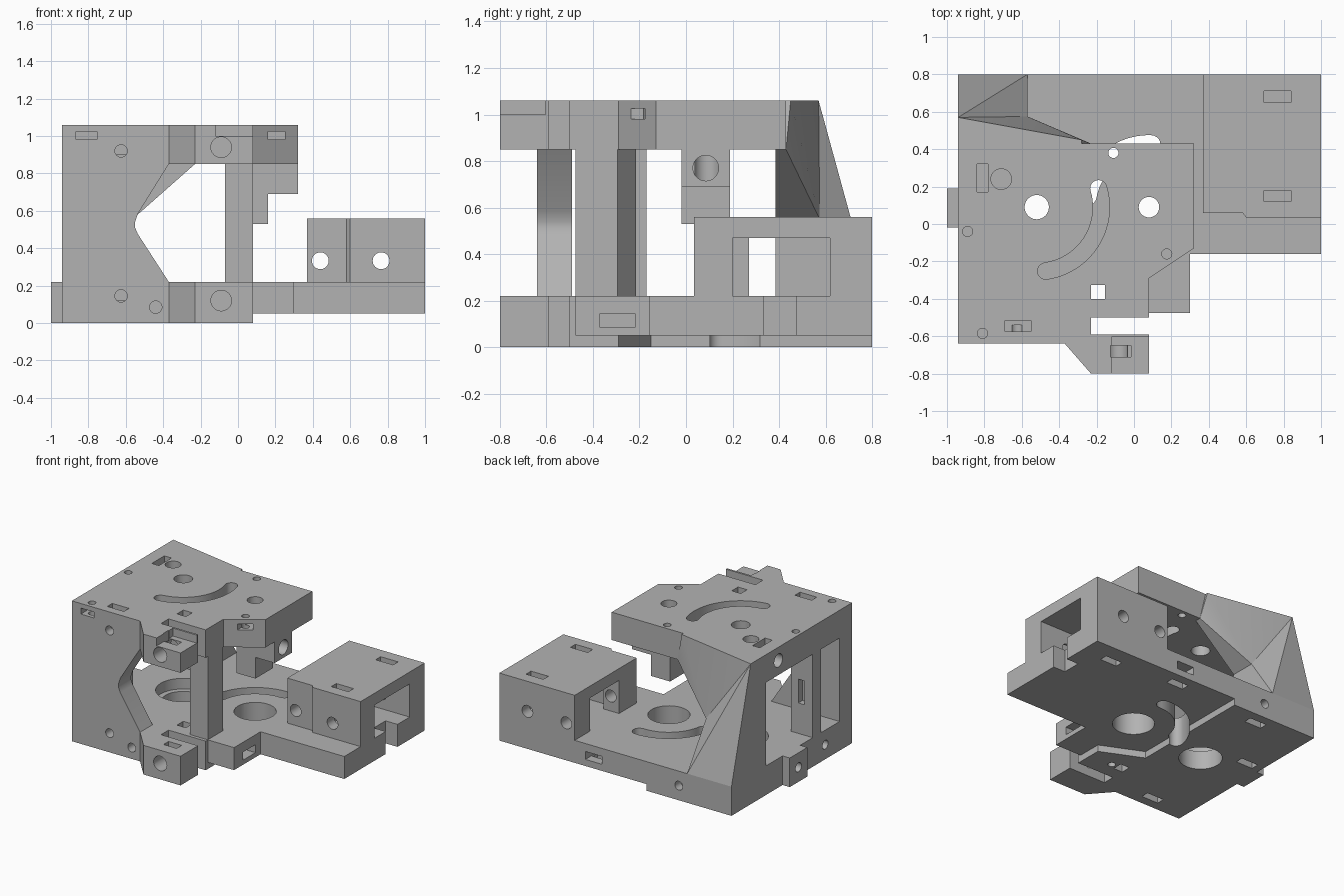
import bpy, bmesh, math
from mathutils import Vector

cube = bpy.data.objects.get("Cube")
if cube:
    bpy.data.objects.remove(cube, do_unlink=True)

grey = bpy.data.materials.new("plain_grey")
grey.use_nodes = True
grey.diffuse_color = (0.45, 0.45, 0.45, 1)
grey.node_tree.nodes["Principled BSDF"].inputs["Base Color"].default_value = grey.diffuse_color


def finish(name, bm):
    bmesh.ops.recalc_face_normals(bm, faces=bm.faces[:])
    mesh = bpy.data.meshes.new(name)
    bm.to_mesh(mesh)
    bm.free()
    mesh.materials.append(grey)
    obj = bpy.data.objects.new(name, mesh)
    bpy.context.collection.objects.link(obj)
    return obj


def loft(name, ring_a, ring_b):
    """Solid between two matching rings of points."""
    bm = bmesh.new()
    a = [bm.verts.new(p) for p in ring_a]
    b = [bm.verts.new(p) for p in ring_b]
    for cap in (bm.faces.new(a), bm.faces.new(b)):
        cap.normal_update()
    n = len(a)
    for i in range(n):
        bm.faces.new((a[i], a[(i + 1) % n], b[(i + 1) % n], b[i]))
    bmesh.ops.triangulate(bm, faces=[f for f in bm.faces if len(f.verts) > 4])
    bmesh.ops.dissolve_limit(bm, angle_limit=0.01, verts=bm.verts[:], edges=bm.edges[:])
    return finish(name, bm)


def prism(name, outline, lo, hi, axis="z"):
    place = {"z": lambda p, h: (p[0], p[1], h),
             "y": lambda p, h: (p[0], h, p[1]),
             "x": lambda p, h: (h, p[0], p[1])}[axis]
    return loft(name, [place(p, lo) for p in outline], [place(p, hi) for p in outline])


def box(name, x, y, z):
    return prism(name, [(x[0], y[0]), (x[1], y[0]), (x[1], y[1]), (x[0], y[1])], *z)


def cut(parts, cutter):
    """Subtract a cutter from parts and discard it."""
    for part in parts:
        mod = part.modifiers.new("cut", "BOOLEAN")
        mod.operation, mod.solver, mod.object = "DIFFERENCE", "EXACT", cutter
        bpy.context.view_layer.update()
        deps = bpy.context.evaluated_depsgraph_get()
        mesh = bpy.data.meshes.new_from_object(part.evaluated_get(deps))
        part.modifiers.clear()
        part.data = mesh
    bpy.data.objects.remove(cutter, do_unlink=True)


def hole(parts, u, v, r, lo, hi, axis="z"):
    ring = [(u + r * math.cos(math.tau * i / 32), v + r * math.sin(math.tau * i / 32)) for i in range(32)]
    cut(parts, prism("hole_cutter", ring, lo, hi, axis))


def pocket(parts, x, y, z):
    cut(parts, box("pocket_cutter", x, y, z))


def arc_slot(parts, cx, cy, radius, half, start, end, lo, hi):
    def arc(px, py, r, a, b, n):
        return [(px + r * math.cos(math.radians(a + (b - a) * i / n)),
                 py + r * math.sin(math.radians(a + (b - a) * i / n))) for i in range(n + 1)]
    tip = lambda a: (cx + radius * math.cos(math.radians(a)), cy + radius * math.sin(math.radians(a)))
    ring = arc(cx, cy, radius + half, start, end, 20)
    ring += arc(*tip(end), half, end, end + 180, 10)[1:-1]
    ring += arc(cx, cy, radius - half, end, start, 20)
    ring += arc(*tip(start), half, start + 180, start + 360, 10)[1:-1]
    cut(parts, prism("slot_cutter", ring, lo, hi))


# Shared front outline with the clamp ear and its gap
ear = [(-.94, -.64), (-.37, -.64), (-.23, -.8), (.08, -.8), (.08, -.59), (-.23, -.59), (-.23, -.5), (.08, -.5)]

# Plates
base = prism("base_plate", ear + [(.08, -.475), (.3, -.475), (.3, -.16), (1, -.16), (1, .8), (-.94, .8)], .05, .22)
foot = prism("base_foot", ear + [(.08, -.29), (-.23, -.15), (-.23, .8), (-.94, .8)], 0, .05)
top = prism("top_plate", ear + [(.08, -.29), (.32, -.13), (.32, .43), (-.2, .43), (-.94, .43)], .85, 1.06)
tab = box("side_tab", (-1, -.94), (-.02, .19), (0, .22))

# Uprights
front_wall = prism("front_wall", [(-.94, .22), (-.37, .22), (-.535, .475), (-.55, .51), (-.55, .54),
                                  (-.535, .585), (-.37, .85), (-.94, .85)], -.64, -.49, "y")
column = box("side_column", (-.94, -.76), (-.27, -.17), (.22, .85))
post = prism("centre_post", [(-.07, -.475), (.08, -.475), (.08, -.295), (-.03, -.215), (-.07, -.215)], .22, .85)

# Faceted back web joining the base to the top plate
inner = [(-.94, .22), (-.57, .22), (-.57, .55), (-.23, .85), (-.28, 1.06), (-.94, 1.06)]
depth = [.8, .8, .575, .43, .45, .57]
bm = bmesh.new()
a = [bm.verts.new((x, .385, z)) for x, z in inner]
b = [bm.verts.new((p[0], y, p[1])) for p, y in zip(inner, depth)]
bm.faces.new(a)
for i in range(6):
    j = (i + 1) % 6
    bm.faces.new((a[i], a[j], b[j], b[i]))
for i, j, k in ((5, 0, 1), (5, 1, 2), (5, 2, 4), (2, 3, 4)):
    bm.faces.new((b[i], b[j], b[k]))
bmesh.ops.triangulate(bm, faces=[f for f in bm.faces if len(f.verts) > 3])
web = finish("back_web", bm)

# Hanging bracket under the top plate
bracket = prism("hanging_bracket", [(0, .53), (.16, .53), (.16, .69), (.32, .69), (.32, .85), (0, .85)], -.02, .19, "y")

# Side housing with a cross tunnel
housing = prism("side_housing", [(.37, .06), (.58, .06), (.6, .035), (1, .035), (1, .8), (.37, .8)], .22, .56)
pocket([housing], (.3, 1.1), (.27, .62), (.1, .47))
pocket([housing], (.5, 1.1), (.2, .3), (.1, .47))
pocket([base], (.9, 1.1), (.335, .475), (0, .3))
for x in (.44, .765):
    hole([housing], x, .333, .045, -.1, 1, "y")
for y in (.15, .68):
    pocket([housing], (.695, .84), (y - .03, y + .03), (.28, .6))

# Openings in the top plate
hole([top], -.52, .09, .065, .8, 1.1)
hole([top, bracket], .08, .09, .055, .4, 1.1)
hole([top], -.71, .24, .055, .9, 1.1)
arc_slot([top], -.52, .09, .345, .044, -82, 17, .8, 1.1)
for x, y in ((-.89, -.04), (-.81, -.585), (.175, -.16), (-.11, .38)):
    hole([top], x, y, .027, .8 if y > 0 else .9, 1.1)
pocket([top], (-.12, .2), (-.85, -.605), (1, 1.1))
pocket([top], (-.69, -.55), (-.575, -.515), (.9, 1.1))
pocket([top], (-.84, -.78), (.17, .32), (.9, 1.1))
pocket([top, base, foot], (-.23, -.155), (-.4, -.325), (-.1, 1.1))
pocket([top], (-.865, -.755), (-.7, -.54), (.98, 1.025))
pocket([top], (.16, .25), (-.3, -.08), (.98, 1.025))

# Openings in the base
hole([base, foot], -.52, .09, .15, -.1, .3)
hole([base], -.52, .09, .19, .14, .3)
hole([base, foot], .08, .09, .145, -.1, .3)
arc_slot([base, foot], .08, .09, .335, .05, 88, 170, -.1, .3)
hole([base, foot], -.11, -.07 - .3, .027, -.1, .3)
pocket([base], (.15, .4), (-.37, -.22), (.085, .145))
pocket([base], (.14, .28), (.7, .9), (.1, .16))
hole([base], -.5, .11, .033, .65, .9, "y")
hole([base], -.32, .11, .033, -1, -.8, "x")
hole([tab], .085, .11, .035, -1.1, -.9, "x")

# Clamp ear bolt holes with nut slots, and front wall fixings
for part, z in ((top, .94), (base, .12)):
    hole([part], -.09, z, .055, -.9, -.55, "y")
    pocket([part], (-.125, -.015), (-.71, -.65), (z, z + .2))
hole([top], -.625, .92, .033, -.7, -.54, "y")
hole([base], -.625, .145, .033, -.7, -.54, "y")
hole([base], -.44, .085, .033, -.7, -.54, "y")
hole([top], .24, .96, .05, -1, -.75, "x")
hole([bracket], .085, .77, .055, .1, .4, "x")
pocket([column], (-.87, -.82), (-.22, -.1), (.45, .63))
# Underside nut pockets
for x, y in ((-.62, -.54), (-.81, .24), (-.5, .7), (.2, .7), (.75, .65)):
    pocket([base, foot], (x - .07, x + .07), (y - .03, y + .03), (-.1, .12))

for part in (base, foot, top, tab, front_wall, column, post, web, bracket, housing):
    bpy.ops.object.select_all(action="DESELECT")
    part.select_set(True)
    bpy.context.view_layer.objects.active = part
    bpy.ops.object.shade_smooth_by_angle(angle=math.radians(25))
